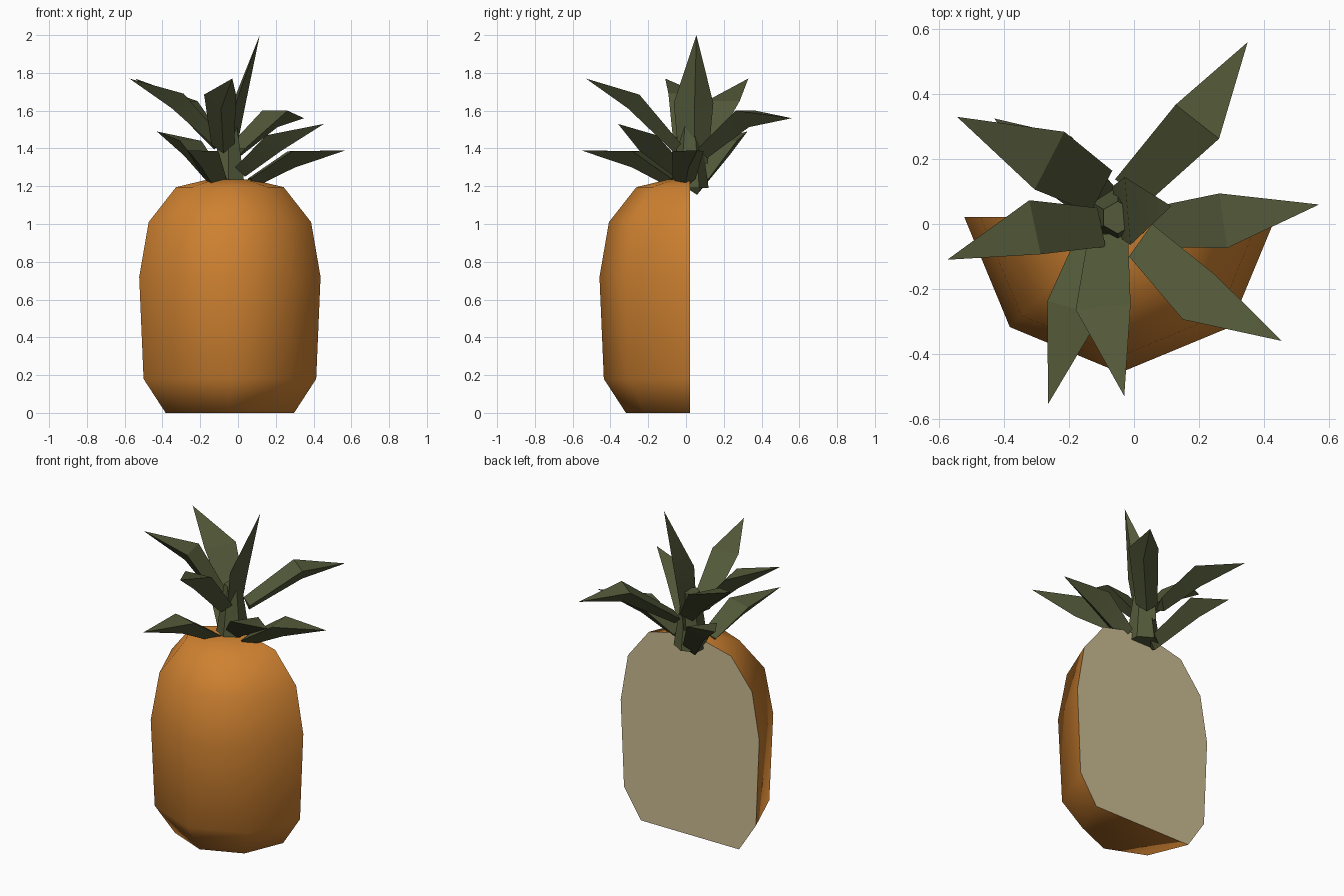
import bpy
import bmesh
import math
from mathutils import Vector

default_cube = bpy.data.objects.get("Cube")
if default_cube:
    bpy.data.objects.remove(default_cube, do_unlink=True)


def make_material(name, red, green, blue):
    material = bpy.data.materials.new(name)
    material.use_nodes = True
    colour = (red, green, blue, 1)
    material.diffuse_color = colour
    shader = material.node_tree.nodes["Principled BSDF"]
    shader.inputs["Base Color"].default_value = colour
    shader.inputs["Roughness"].default_value = 0.8
    return material


orange = make_material("orange rind", 0.62, 0.22, 0.03)
cream = make_material("cream flesh", 0.60, 0.50, 0.29)
green = make_material("leaf green", 0.088, 0.102, 0.042)


def add_object(name, bm, materials, smooth_angle):
    bmesh.ops.recalc_face_normals(bm, faces=bm.faces)
    mesh = bpy.data.meshes.new(name)
    bm.to_mesh(mesh)
    bm.free()
    for material in materials:
        mesh.materials.append(material)
    obj = bpy.data.objects.new(name, mesh)
    bpy.context.collection.objects.link(obj)
    bpy.ops.object.select_all(action="DESELECT")
    obj.select_set(True)
    bpy.context.view_layer.objects.active = obj
    bpy.ops.object.shade_smooth_by_angle(angle=math.radians(smooth_angle))
    return obj


def bridge(bm, lower, upper):
    count = len(lower)
    for i in range(count):
        j = (i + 1) % count
        bm.faces.new((lower[i], lower[j], upper[j], upper[i]))


# Halved fruit: eight-sided barrel, sliced flat at the back
SIDES = 8
CENTRE = Vector((-0.043, 0.022, 0))
PROFILE = [(0.34, 0), (0.457, 0.18), (0.48, 0.72),
           (0.43, 1.01), (0.285, 1.195), (0.12, 1.235)]
bm = bmesh.new()
rings = []
for radius, height in PROFILE:
    ring = []
    for i in range(SIDES):
        angle = math.tau * i / SIDES
        offset = Vector((radius * math.cos(angle), radius * math.sin(angle), height))
        ring.append(bm.verts.new(CENTRE + offset))
    rings.append(ring)
for lower, upper in zip(rings, rings[1:]):
    bridge(bm, lower, upper)
bm.faces.new(rings[0][::-1])
bm.faces.new(rings[-1])
bmesh.ops.bisect_plane(bm, geom=bm.verts[:] + bm.edges[:] + bm.faces[:],
                       dist=0.0001, plane_co=CENTRE, plane_no=(0, 1, 0),
                       clear_outer=True)
rim = [edge for edge in bm.edges if edge.is_boundary]
for face in bmesh.ops.contextual_create(bm, geom=rim)["faces"]:
    face.material_index = 1
add_object("fruit_half", bm, [orange, cream], 60)


# Leaves: flat on top with a keel underneath, widest at the bend
def add_leaf(name, base, bend, tip, width, keel=0.09):
    base, bend, tip = Vector(base), Vector(bend), Vector(tip)
    along = (tip - base).normalized()
    side = along.cross(Vector((0, 0, 1))).normalized()
    under = along.cross(side).normalized()
    if under.z > 0:
        under.negate()
    bm = bmesh.new()
    sections = []
    for point, half, depth in ((base, width * 0.36, keel * 0.6), (bend, width / 2, keel)):
        corners = (point - side * half, point + side * half, point + under * depth)
        sections.append([bm.verts.new(corner) for corner in corners])
    bridge(bm, *sections)
    bm.faces.new(sections[0][::-1])
    point = bm.verts.new(tip)
    for i in range(3):
        bm.faces.new((sections[1][i], sections[1][(i + 1) % 3], point))
    add_object(name, bm, [green], 25)


# Lower tier
add_leaf("leaf_low_left", (0.06, -0.01, 1.24), (0.275, 0.01, 1.385), (0.57, 0.06, 1.39), 0.17)
add_leaf("leaf_low_front", (-0.12, -0.06, 1.24), (-0.185, -0.26, 1.385), (-0.265, -0.555, 1.39), 0.17)
add_leaf("leaf_low_back", (-0.08, 0.04, 1.2), (-0.25, 0.2, 1.44), (-0.43, 0.325, 1.49), 0.18)

# Middle tier
add_leaf("leaf_mid_left", (0.02, -0.05, 1.3), (0.2, -0.225, 1.47), (0.455, -0.36, 1.53), 0.17)
add_leaf("leaf_mid_back", (-0.01, 0.1, 1.4), (0.195, 0.315, 1.6), (0.35, 0.56, 1.56), 0.17)

# Upper tier
add_leaf("leaf_high_front", (-0.08, -0.03, 1.42), (-0.095, -0.255, 1.685), (-0.03, -0.53, 1.77), 0.17)
add_leaf("leaf_high_right", (-0.1, -0.01, 1.46), (-0.305, -0.01, 1.69), (-0.575, -0.11, 1.77), 0.17)
add_leaf("leaf_high_back", (-0.1, 0.1, 1.44), (-0.26, 0.195, 1.65), (-0.545, 0.33, 1.77), 0.2)
add_leaf("leaf_crown", (-0.06, 0.04, 1.32), (-0.02, 0.04, 1.64), (0.115, 0.055, 2), 0.21, 0.06)

# Tapered stem that holds the leaf bases
bm = bmesh.new()
bmesh.ops.create_cone(bm, cap_ends=True, segments=6, radius1=0.1, radius2=0.05, depth=0.34)
bmesh.ops.translate(bm, verts=bm.verts, vec=(-0.05, 0.02, 1.36))
add_object("leaf_stem", bm, [green], 25)
